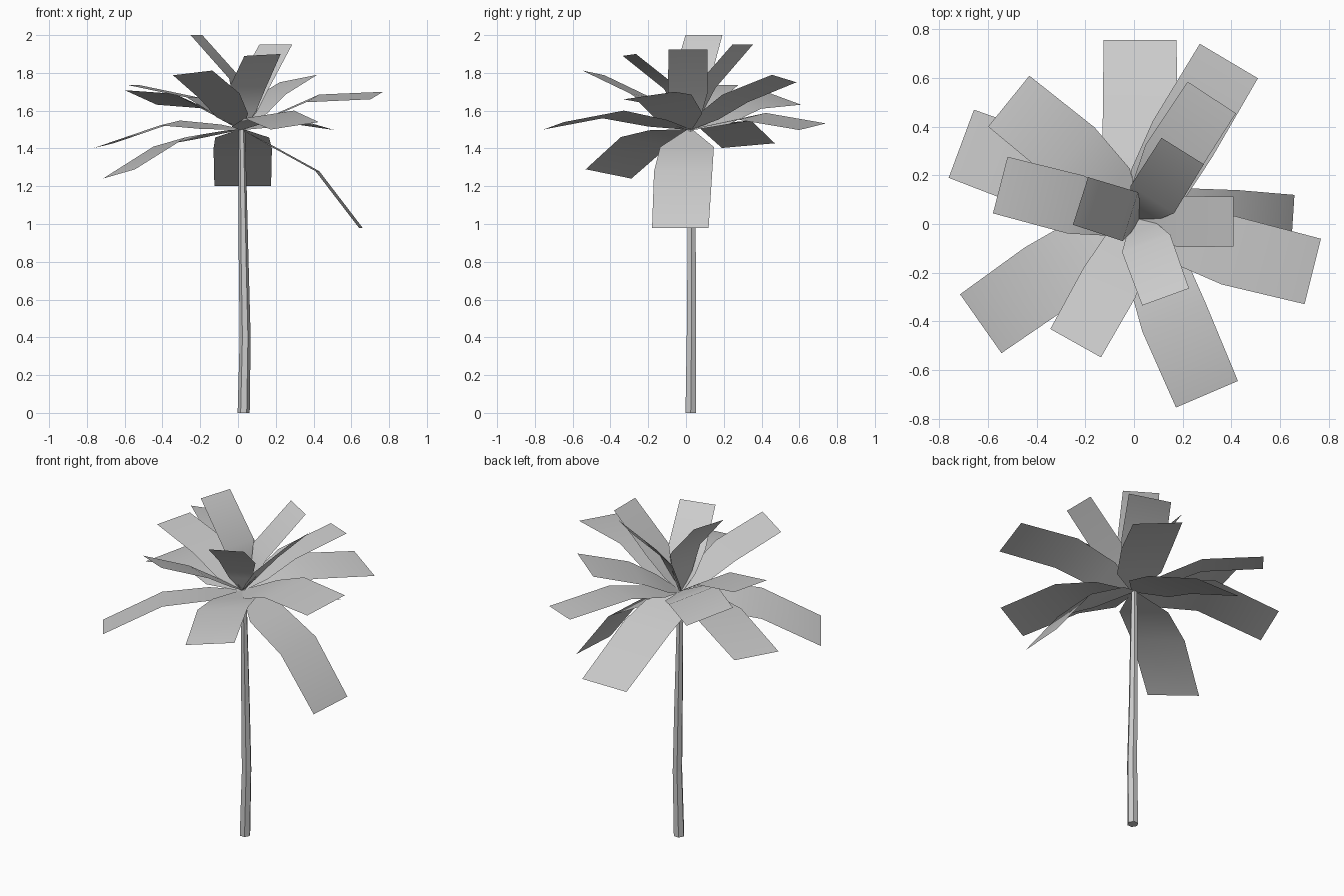
import bpy, math
from mathutils import Vector

if "Cube" in bpy.data.objects:
    bpy.data.objects.remove(bpy.data.objects["Cube"])

HUB = Vector((0.02, 0.02, 1.5))


def make_object(name, verts, faces, smooth):
    mesh = bpy.data.meshes.new(name)
    mesh.from_pydata([tuple(v) for v in verts], [], faces)
    for p in mesh.polygons:
        p.use_smooth = smooth
    obj = bpy.data.objects.new(name, mesh)
    bpy.context.collection.objects.link(obj)
    return obj


# Trunk: slightly bent, tapering six-sided tube
def trunk(path, sides=6):
    verts, faces = [], []
    for x, y, z, r in path:
        for k in range(sides):
            a = 2 * math.pi * k / sides
            verts.append((x + r * math.cos(a), y + r * math.sin(a), z))
    for i in range(len(path) - 1):
        for k in range(sides):
            n = (k + 1) % sides
            faces.append((i * sides + k, i * sides + n,
                          (i + 1) * sides + n, (i + 1) * sides + k))
    faces.append(tuple(reversed(range(sides))))
    top = (len(path) - 1) * sides
    faces.append(tuple(range(top, top + sides)))
    return make_object("trunk", verts, faces, False)


trunk([(0.03, 0.025, 0, 0.032), (0.038, 0.029, 0.4, 0.029),
       (0.03, 0.03, 0.8, 0.026), (0.02, 0.025, 1.5, 0.018)])


# Frond: a folded strip that leaves the hub as a narrow stub, widens, then bends
def frond(name, mid, tip, roll, width, shoulder):
    mid, tip = Vector(mid), Vector(tip)
    d = tip - mid
    side = Vector((-d.y, d.x, 0)).normalized()
    side.z = roll / width
    side = side.normalized() * width / 2
    stations = [(HUB, 0.1), (HUB.lerp(mid, 0.42), shoulder), (mid, 1.03), (tip, 1.0)]
    verts = []
    for p, w in stations:
        verts += [p + side * w, p - side * w]
    faces = [(2 * i, 2 * i + 1, 2 * i + 3, 2 * i + 2) for i in range(3)]
    return make_object(name, verts, faces, True)


# Per tier: width, shoulder factor, then (bend centre, tip centre, roll)
tiers = {
    "upper_frond": (0.205, 0.65, [
        ((-0.015, 0.03, 1.77), (-0.22, 0.095, 2.0), 0),
        ((0.075, 0.10, 1.72), (0.20, 0.30, 1.95), 0),
        ((0.18, 0.01, 1.70), (0.41, 0.01, 1.925), 0),
        ((0.05, -0.08, 1.72), (0.13, -0.30, 1.895), 0.01)]),
    "middle_frond": (0.24, 0.8, [
        ((-0.24, 0.08, 1.67), (-0.55, 0.16, 1.735), 0),
        ((-0.10, -0.24, 1.68), (-0.24, -0.49, 1.80), 0.025),
        ((0.15, 0.26, 1.665), (0.32, 0.52, 1.77), -0.04)]),
    "spreading_frond": (0.28, 0.9, [
        ((0.395, -0.11, 1.665), (0.735, -0.195, 1.68), 0.04),
        ((-0.25, 0.29, 1.65), (-0.515, 0.505, 1.67), 0.08),
        ((0.20, 0.35, 1.57), (0.39, 0.67, 1.515), 0.035),
        ((0.165, -0.385, 1.58), (0.30, -0.70, 1.52), 0.04)]),
    "drooping_frond": (0.30, 0.95, [
        ((-0.36, 0.20, 1.535), (-0.71, 0.33, 1.415), -0.025),
        ((-0.36, -0.22, 1.435), (-0.63, -0.41, 1.265), 0.05),
        ((0.025, 0.34, 1.40), (0.025, 0.757, 1.20), 0),
        ((0.42, -0.015, 1.28), (0.65, -0.03, 0.98), 0)]),
}
for name, (width, shoulder, leaves) in tiers.items():
    for i, (mid, tip, roll) in enumerate(leaves):
        frond(f"{name}_{i + 1}", mid, tip, roll, width, shoulder)
